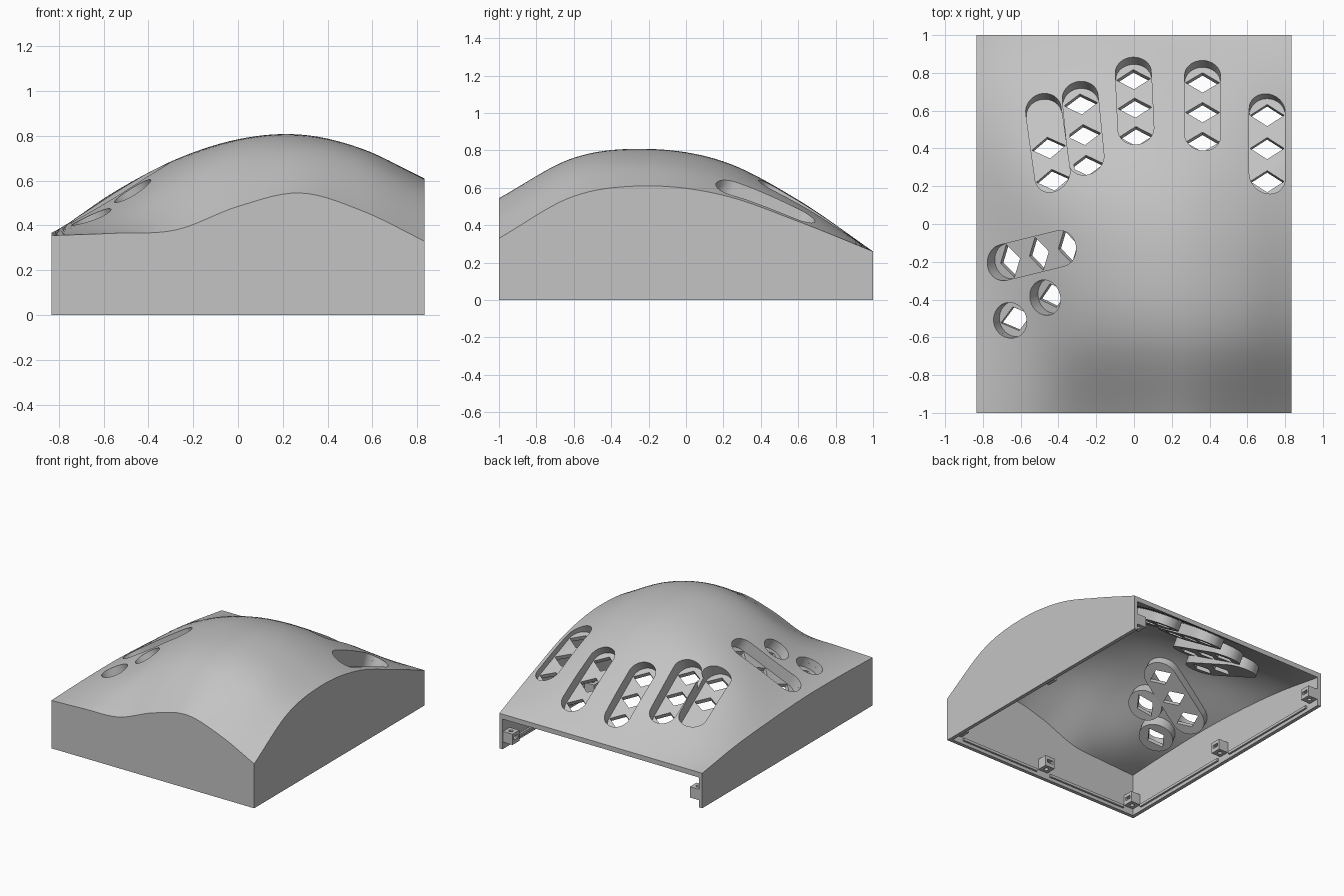
import bpy, bmesh, math
from mathutils import Vector, Matrix

if "Cube" in bpy.data.objects:
    bpy.data.objects.remove(bpy.data.objects["Cube"])

W, L = 0.833, 1.0            # half width and half length
WALL, ROOF = 0.027, 0.04     # shell thickness at the sides and on top
RADIUS, DEPTH = 0.095, 0.08  # key slot radius and depth

grey = bpy.data.materials.new("plastic_grey")
grey.use_nodes = True
grey.diffuse_color = (0.55, 0.55, 0.55, 1)
grey.node_tree.nodes["Principled BSDF"].inputs["Base Color"].default_value = (0.55, 0.55, 0.55, 1)

# Palm dome heights: rows run front to back, columns right to left
DOME = [
    [.355, .365, .38, .485, .545, .465, .33],
    [.365, .46, .61, .725, .76, .70, .555],
    [.365, .53, .69, .785, .805, .74, .61],
    [.345, .54, .665, .73, .735, .67, .56],
    [.315, .42, .48, .53, .53, .50, .42],
    [.26] * 7,
]


def spline(v, t):
    """Smooth curve through evenly spaced values, t from 0 to 1."""
    t = min(max(t, 0), 1) * (len(v) - 1)
    i = min(int(t), len(v) - 2)
    f = t - i
    e = [2 * v[0] - v[1]] + list(v) + [2 * v[-1] - v[-2]]
    a, b, c, d = e[i:i + 4]
    return b + f * (c - a + f * (2 * a - 5 * b + 4 * c - d + f * (3 * (b - c) + d - a))) / 2


def height(x, y):
    return spline([spline(row, (x / W + 1) / 2) for row in DOME], (y / L + 1) / 2)


def finish(name, bm):
    bmesh.ops.recalc_face_normals(bm, faces=bm.faces)
    mesh = bpy.data.meshes.new(name)
    bm.to_mesh(mesh)
    bm.free()
    mesh.materials.append(grey)
    obj = bpy.data.objects.new(name, mesh)
    bpy.context.collection.objects.link(obj)
    return obj


def dome_solid(name, x0, x1, y0, y1, base, drop):
    """Block with a flat base whose top follows the dome."""
    nx, ny = 42, 50
    bm = bmesh.new()
    g = []
    for j in range(ny + 1):
        y = y0 + (y1 - y0) * j / ny
        xs = [x0 + (x1 - x0) * i / nx for i in range(nx + 1)]
        g.append([bm.verts.new((x, y, height(x, y) - drop)) for x in xs])
    for j in range(ny):
        for i in range(nx):
            bm.faces.new((g[j][i], g[j][i + 1], g[j + 1][i + 1], g[j + 1][i]))
    a, b, c, d = [bm.verts.new((x, y, base)) for x, y in ((x0, y0), (x1, y0), (x1, y1), (x0, y1))]
    bm.faces.new((a, b, c, d))
    bm.faces.new(g[0] + [b, a])
    bm.faces.new(g[-1] + [c, d])
    bm.faces.new([r[0] for r in g] + [d, a])
    bm.faces.new([r[-1] for r in g] + [c, b])
    return finish(name, bm)


def prism(name, outline, z0, z1, frame=Matrix()):
    bm = bmesh.new()
    verts = [bm.verts.new((x, y, z0)) for x, y in outline]
    bmesh.ops.remove_doubles(bm, verts=verts, dist=1e-5)
    face = bm.faces.new([v for v in verts if v.is_valid])
    top = bmesh.ops.extrude_face_region(bm, geom=[face])["geom"]
    moved = [v for v in top if isinstance(v, bmesh.types.BMVert)]
    bmesh.ops.translate(bm, verts=moved, vec=(0, 0, z1 - z0))
    bm.transform(frame)
    return finish(name, bm)


def box(name, x0, x1, y0, y1, z0, z1):
    return prism(name, [(x0, y0), (x1, y0), (x1, y1), (x0, y1)], z0, z1)


def capsule(half, r, n=16):
    pts = []
    for side in (1, -1):
        for k in range(n + 1):
            a = math.pi * (k / n - 0.5)
            pts.append((side * (half + r * math.cos(a)), side * r * math.sin(a)))
    return pts


def boolean(obj, tool, operation="DIFFERENCE"):
    m = obj.modifiers.new("cut", "BOOLEAN")
    m.object, m.operation, m.solver = tool, operation, "EXACT"
    bpy.context.view_layer.objects.active = obj
    bpy.ops.object.modifier_apply(modifier=m.name)


# Shell: dome block hollowed from below and open at the back
shell = dome_solid("shell", -W, W, -L, L, 0, 0)
cavity = dome_solid("cavity_cutter", WALL - W, W - WALL, WALL - L, L + 0.05, -0.1, ROOF)
boolean(shell, cavity)

# Key slots: name, number of keys, first and last end centre seen from above
SLOTS = [
    ("index_inner", 3, (-.432, .265), (-.48, .605)),
    ("index", 3, (-.253, .348), (-.285, .672)),
    ("middle", 3, (.01, .507), (-.004, .808)),
    ("ring", 3, (.363, .475), (.363, .79)),
    ("little", 3, (.705, .255), (.705, .605)),
    ("thumb", 3, (-.39, -.13), (-.695, -.205)),
    ("thumb_lower", 1, (-.60, -.495), (-.71, -.525)),
    ("thumb_upper", 1, (-.415, -.375), (-.525, -.405)),
]
trays, cutters = [], []
for name, keys, p, q in SLOTS:
    P, Q = (Vector((*e, height(*e))) for e in (p, q))
    u = (Q - P).normalized()
    side = Vector((-u.y, u.x, 0)).normalized()
    frame = Matrix((u, side, u.cross(side))).transposed().to_4x4()
    mid = (P + Q) / 2
    mid.z = height(mid.x, mid.y)
    frame.translation = mid
    half = (Q - P).length / 2 if keys > 1 else 0
    tray = prism(name + "_key_tray", capsule(half, RADIUS + 0.025), -DEPTH - 0.03, 0.2, frame)
    boolean(tray, cavity, "INTERSECT")
    cutters.append(prism("slot_cutter", capsule(half, RADIUS), -DEPTH, 0.25, frame))
    # Diamond openings through the tray floor
    a, b = (0.062, 0.09) if keys > 1 else (0.09, 0.065)
    for k in ((-1, 0, 1) if keys > 1 else (0,)):
        c = k * half
        hole = prism("diamond_cutter", [(c - a, 0), (c, -b), (c + a, 0), (c, b)],
                     -DEPTH - 0.1, 0.01 - DEPTH, frame)
        boolean(tray, hole)
        bpy.data.objects.remove(hole)
    trays.append(tray)

for cutter in cutters:
    for obj in [shell] + trays:
        boolean(obj, cutter)
for helper in cutters + [cavity]:
    bpy.data.objects.remove(helper)

# Screw lugs at the corners and the middle of each wall
S = 0.04
bx, by = W - WALL - S + 0.002, L - WALL - S + 0.002
LUGS = [(sx * bx, y, -sx, 0) for sx in (-1, 1) for y in (-by, 0, L - S - 0.005)] + [(0, -by, 0, 1)]
for x, y, dx, dy in LUGS:
    lug = box("screw_lug", x - S, x + S, y - S, y + S, 0.05, 0.13)
    bore = prism("bore_cutter", [(x + px, y + py) for px, py in capsule(0, 0.015, 8)], 0, 0.2)
    cx, cy = x + dx * S / 2, y + dy * S / 2
    pocket = box("nut_cutter", cx - 0.025, cx + 0.025, cy - 0.025, cy + 0.025, 0.08, 0.105)
    for tool in (bore, pocket):
        boolean(lug, tool)
        bpy.data.objects.remove(tool)

# Thin ledges along the inside of the rim, between the lugs
ix, iy, t = W - WALL, L - WALL, 0.014
for s in (-1, 1):
    xa, xb = sorted((s * (ix - t), s * (ix + 0.002)))
    box("side_ledge", xa, xb, -iy + 0.09, -0.06, 0.025, 0.045)
    box("side_ledge", xa, xb, 0.06, iy - 0.09, 0.025, 0.045)
    xa, xb = sorted((s * 0.06, s * (ix - 0.09)))
    box("front_ledge", xa, xb, -iy - 0.002, t - iy, 0.025, 0.045)

# Smooth shading with sharp edges kept
bpy.ops.object.select_all(action="DESELECT")
for obj in [shell] + trays:
    obj.select_set(True)
bpy.context.view_layer.objects.active = shell
bpy.ops.object.shade_smooth_by_angle(angle=math.radians(30))
